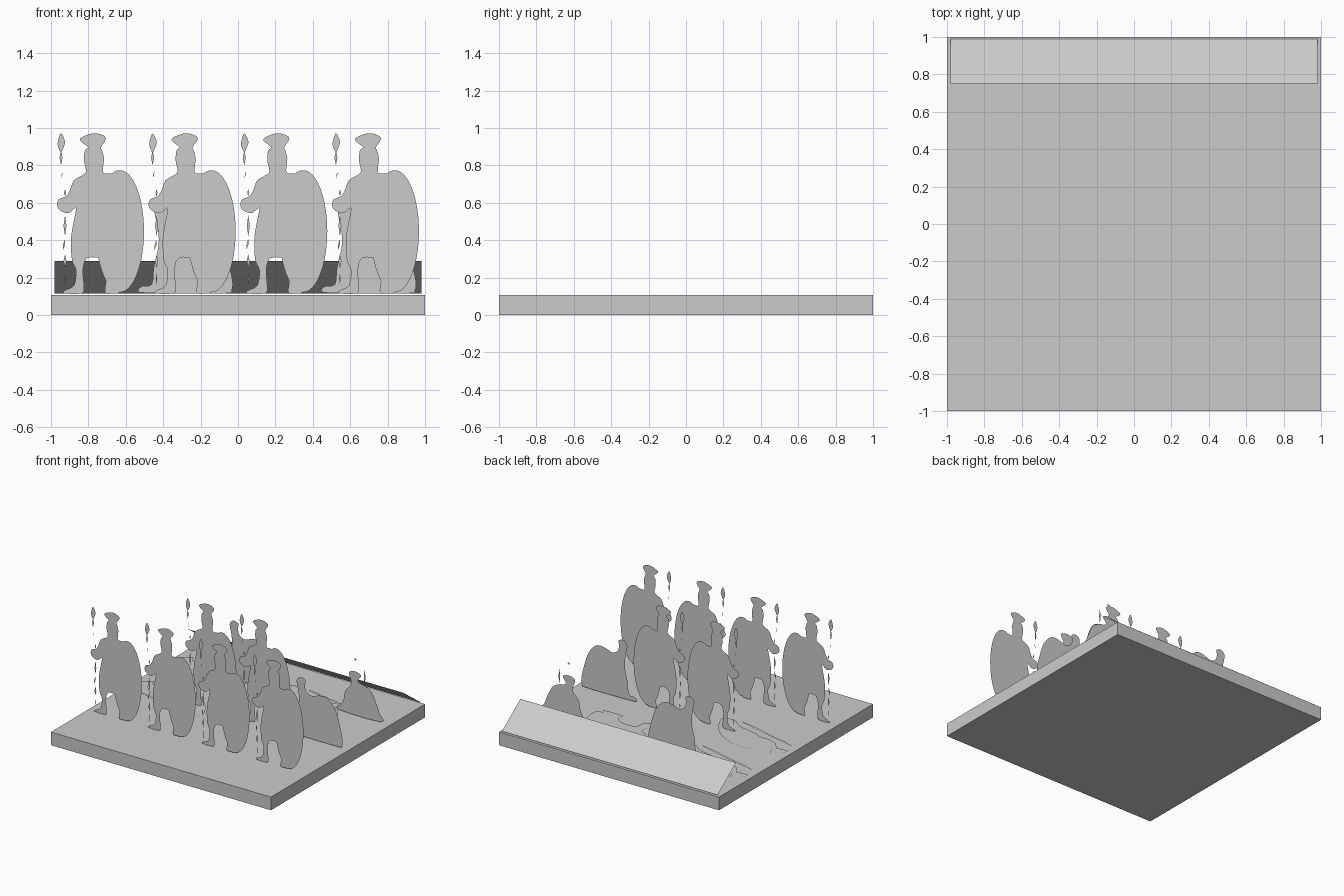
import bpy
import bmesh
import math
from mathutils import Vector

# Remove only the default cube
default_cube = bpy.data.objects.get("Cube")
if default_cube:
    bpy.data.objects.remove(default_cube, do_unlink=True)

# Single flat grey
STONE = (0.6, 0.6, 0.6, 1.0)
grey = bpy.data.materials.new("plain_grey")
grey.diffuse_color = STONE
grey.use_nodes = True
grey.node_tree.nodes["Principled BSDF"].inputs["Base Color"].default_value = STONE

BASE_TOP = 0.108
GROUND = 0.116       # height at which cutouts rest
UNIT = 187           # profile steps per model unit
FRONT_ROW, MIDDLE_ROW, BACK_ROW = -0.53, 0.0, 0.53
COLUMNS = (-0.77, -0.28, 0.21, 0.70)


def finish(name, bm):
    """Turn a bmesh into a named grey object."""
    mesh = bpy.data.meshes.new(name)
    bm.to_mesh(mesh)
    bm.free()
    mesh.materials.append(grey)
    obj = bpy.data.objects.new(name, mesh)
    bpy.context.collection.objects.link(obj)
    return obj


def rounded(points, steps=3):
    """Closed Catmull-Rom curve through the profile points."""
    pts = [Vector(p) for p in points]
    count = len(pts)
    curve = []
    for i in range(count):
        a, b, c, d = (pts[(i + k - 1) % count] for k in range(4))
        for s in range(steps):
            t = s / steps
            curve.append(b + (c - a) * t / 2
                         + (a - b * 2.5 + c * 2 - d / 2) * t ** 2
                         + ((b - c) * 3 + d - a) * t ** 3 / 2)
    return curve


def fill_profile(bm, points, place, facing):
    """Add one flat outline to the mesh, facing the given way."""
    face = bm.faces.new([bm.verts.new(place(p)) for p in points])
    face.normal_update()
    if face.normal.dot(Vector(facing)) < 0:
        face.normal_flip()


def cutout(name, outlines, place, facing):
    """Flat paper-thin figure made from one or more outlines."""
    bm = bmesh.new()
    for points in outlines:
        fill_profile(bm, points, place, facing)
    bmesh.ops.triangulate(bm, faces=bm.faces[:])
    return finish(name, bm)


def standing(name, outlines, x, y):
    return cutout(name, outlines,
                  lambda p: (x + p[0] / UNIT, y, GROUND + p[1] / UNIT),
                  (0, -1, 0))


def lying(name, outlines, x, y):
    return cutout(name, outlines,
                  lambda p: (x + p[0] / UNIT, y + p[1] / UNIT, GROUND),
                  (0, 0, 1))


def ellipse(center_x, center_z, radius_x, radius_z, sides=48):
    angles = [math.tau * i / sides for i in range(sides)]
    return [(center_x + radius_x * math.cos(a),
             center_z + radius_z * math.sin(a)) for a in angles]


def sliver(x, low, high, width, lean=0):
    """Thin pointed fragment of a spear."""
    middle = (low + high) / 2
    return [(x - lean, low), (x + width, middle),
            (x + lean, high), (x - width, middle)]


# Base slab
bm = bmesh.new()
bmesh.ops.create_cube(bm, size=1)
bmesh.ops.scale(bm, vec=(2, 2, BASE_TOP), verts=bm.verts)
bmesh.ops.translate(bm, vec=(0, 0, BASE_TOP / 2), verts=bm.verts)
finish("base_slab", bm)

# Sloping sheet along the rear edge
cutout("rear_slope", [[(-1, 0), (1, 0), (1, 1), (-1, 1)]],
       lambda p: (0.98 * p[0], 0.99 - 0.24 * p[1], GROUND + 0.174 * p[1]),
       (0, 1, 1))

# Standing soldier: crest, head, body and legs in one outline
soldier_body = rounded([
    (-14, 153), (-10, 157), (0, 160), (9, 158), (12, 154), (7, 146),
    (8, 143), (10, 135), (9, 125), (10, 120), (18, 120), (26, 118),
    (32, 60), (28, 6), (18, 0), (11, 1), (12, 13), (12, 30),
    (8, 35), (-7, 35), (-11, 23), (-10, 8), (-12, 0), (-30, 0),
    (-29, 3), (-20, 8), (-18, 23), (-22, 33), (-23, 53), (-21, 68),
    (-18, 83), (-19, 85), (-26, 80), (-34, 83), (-37, 88), (-35, 94),
    (-28, 97), (-24, 103), (-20, 113), (-10, 119), (-8, 123),
    (-10, 133), (-9, 143), (-6, 146)])
soldier_shield = ellipse(26, 62, 24, 61)

# Broken spear: leaf head followed by shaft fragments
spear_parts = [
    rounded([(-33, 160), (-29, 152), (-30, 147), (-33, 141), (-36, 147), (-36, 152)]),
    sliver(-33, 128, 143, 1.5),
    sliver(-32, 115, 122, 0.4, 0.8),
    sliver(-29, 97, 104, 1),
    sliver(-29, 57, 78, 1.5),
    sliver(-30, 43, 54, 1, 1),
    sliver(-29, 25, 39, 1.5),
    sliver(-29, 8, 21, 0.6)]

places = [(x, FRONT_ROW) for x in COLUMNS]
places += [(x, MIDDLE_ROW) for x in COLUMNS[1:3]]
for number, (x, y) in enumerate(places, start=1):
    standing(f"soldier_body_{number}", [soldier_body], x, y)
    standing(f"soldier_shield_{number}", [soldier_shield], x, y - 0.002)
    standing(f"soldier_spear_{number}", spear_parts, x, y)

# Kneeling soldier behind a lowered shield
kneeling_figure = rounded([
    (-46, 1), (-44, 7), (-34, 9), (-32, 26), (-27, 48), (-28, 66),
    (-31, 80), (-30, 86), (-24, 90), (-16, 87), (-17, 80), (-15, 71),
    (-6, 66), (4, 69), (16, 71), (26, 66), (36, 52), (43, 30),
    (47, 12), (46, 3), (40, 0), (-15, 0)])
for number, (x, y) in enumerate([(COLUMNS[3], MIDDLE_ROW),
                                 (COLUMNS[1], BACK_ROW)], start=1):
    standing(f"kneeling_soldier_{number}", [kneeling_figure], x, y)

# Crouching soldier, sunk lowest, with spear fragments
crouching_figure = rounded([
    (-30, 1), (-26, 9), (-21, 18), (-18, 33), (-9, 43), (-8, 50),
    (-12, 62), (-7, 66), (0, 67), (7, 65), (9, 62), (4, 55),
    (7, 51), (16, 49), (27, 42), (35, 27), (40, 14), (43, 1)])
standing("crouching_soldier",
         [crouching_figure, sliver(15, 50, 74, 1.5), sliver(-1, 84, 87, 3)],
         COLUMNS[3], BACK_ROW)

# Fallen soldiers under their shields, flat on the ground
fallen_figure = rounded([
    (-65, 10), (-63, 19), (-55, 26), (-49, 30), (-46, 24), (-43, 20),
    (-38, 23), (-30, 28), (-20, 34), (-10, 36), (10, 34), (30, 27),
    (50, 12), (63, -5), (71, -22), (70, -28), (63, -31), (50, -29),
    (42, -22), (30, -17), (10, -13), (-10, -6), (-17, -7),
    (-35, -2), (-42, 5), (-48, 12), (-53, 10)])
fallen_spear = [(-63, -6), (-50, -8), (-20, -15), (10, -22), (40, -31),
                (43, -33), (20, -29), (-20, -18), (-45, -13)]
for number, y in enumerate((0.0, 0.515), start=1):
    lying(f"fallen_soldier_{number}", [fallen_figure, fallen_spear], -0.614, y)

# Sprawled soldier with limbs spread
sprawled_figure = rounded([
    (-69, 0), (-68, 8), (-60, 10), (-47, 15), (-37, 22), (-33, 33),
    (-37, 40), (-46, 42), (-46, 52), (-37, 56), (-30, 53), (-28, 45),
    (-15, 43), (-13, 36), (0, 35), (15, 37), (35, 39), (42, 40),
    (48, 37), (47, 28), (58, 20), (65, 8), (69, -8), (67, -20),
    (58, -22), (60, -28), (30, -28), (29, -18), (20, -10), (5, -8),
    (-7, -12), (-10, -28), (-30, -28), (-30, -20), (-22, -15),
    (-22, -2), (-30, 2), (-40, 10), (-50, 4), (-60, -2)])
sprawled_spear = [(-16, 55), (0, 53), (50, 43), (48, 41), (10, 48), (-14, 52)]
lying("sprawled_soldier", [sprawled_figure, sprawled_spear], 0.243, 0.401)
